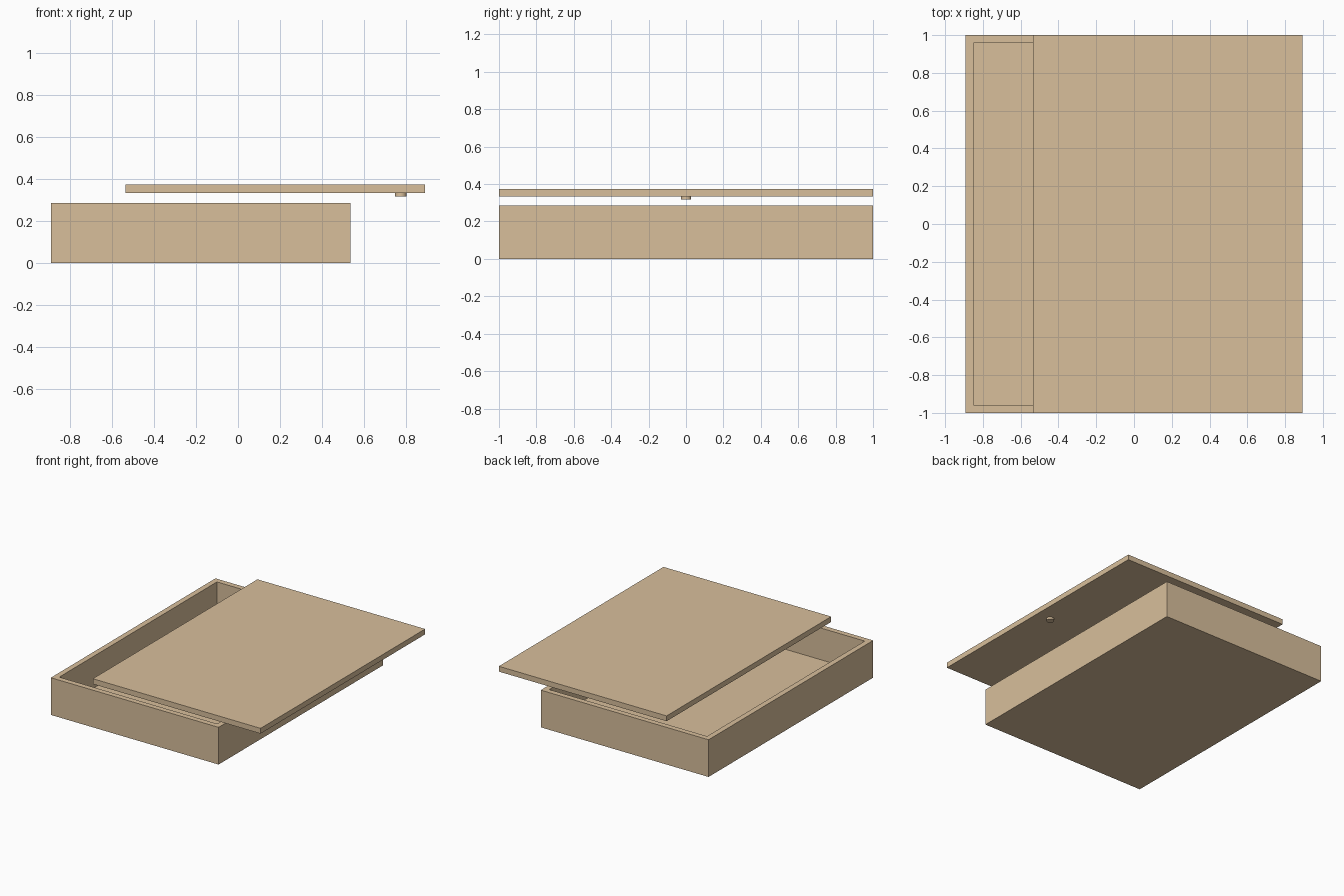
import bpy
import bmesh

if "Cube" in bpy.data.objects:
    bpy.data.objects.remove(bpy.data.objects["Cube"])

wood = bpy.data.materials.new("light_wood")
wood.diffuse_color = (0.69, 0.52, 0.33, 1)
wood.use_nodes = True
wood.node_tree.nodes["Principled BSDF"].inputs["Base Color"].default_value = wood.diffuse_color


def board(name, x0, x1, y0, y1, z0, z1):
    """Rectangular board spanning the given limits."""
    bpy.ops.mesh.primitive_cube_add(size=1)
    ob = bpy.context.object
    ob.name = name
    size = (x1 - x0, y1 - y0, z1 - z0)
    mid = ((x0 + x1) / 2, (y0 + y1) / 2, (z0 + z1) / 2)
    for v in ob.data.vertices:
        v.co = [c * s + m for c, s, m in zip(v.co, size, mid)]
    ob.data.materials.append(wood)
    return ob


L, R = -0.892, 0.535      # tray limits in x
T, H = 0.042, 0.286       # board thickness, tray height

# Tray: floor panel set between four walls
board("tray_floor", L + T, R - T, -1 + T, 1 - T, 0.0, T)
board("left_wall", L, L + T, -1, 1, 0, H)
board("right_wall", R - T, R, -1, 1, 0, H)
board("front_wall", L + T, R - T, -1, -1 + T, 0, H)
board("back_wall", L + T, R - T, 1 - T, 1, 0, H)

# Lid, slid sideways and hovering above the tray
board("lid", -R, -L, -1, 1, 0.333, 0.374)

# Small round knob under the lid
bpy.ops.mesh.primitive_cylinder_add(vertices=20, radius=0.028, depth=0.016,
                                    location=(0.775, 0, 0.326))
knob = bpy.context.object
knob.name = "lid_knob"
knob.data.materials.append(wood)
bpy.ops.object.shade_smooth_by_angle()
